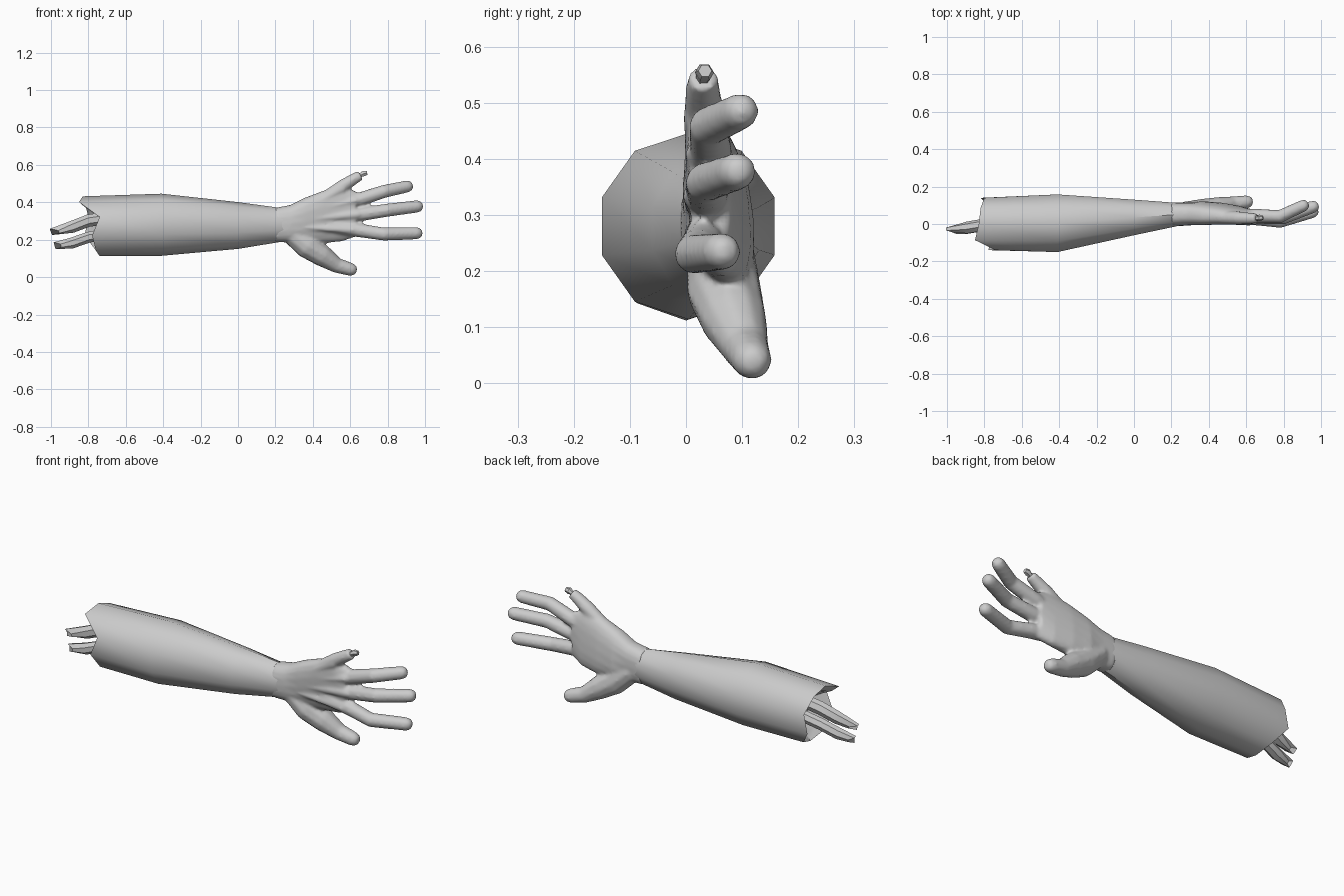
import bpy, bmesh
from math import sin, cos, pi, radians
from mathutils import Vector

if "Cube" in bpy.data.objects:
    bpy.data.objects.remove(bpy.data.objects["Cube"])


def skin(bm, rings):
    """Bridge a list of point rings and close both ends."""
    vs = [[bm.verts.new(p) for p in r] for r in rings]
    n = len(vs[0])
    for a, b in zip(vs, vs[1:]):
        for i in range(n):
            j = (i + 1) % n
            bm.faces.new((a[i], a[j], b[j], b[i]))
    bm.faces.new(vs[0][::-1])
    bm.faces.new(vs[-1])


def section(x, y, z, ry, rz, n, phase=0.0, power=1.0, tilt=0.0):
    """Rounded cross-section in the y-z plane; tilt leans y with height."""
    pts = []
    for i in range(n):
        a = 2 * pi * i / n + phase
        c, s = cos(a), sin(a)
        c = abs(c) ** power * (1 if c > 0 else -1)
        s = abs(s) ** power * (1 if s > 0 else -1)
        pts.append(Vector((x, y + ry * c + tilt * s * rz, z + rz * s)))
    return pts


def tube(bm, path, n=10, rounded=True):
    """Tube through (x, y, z, radius) points, with a rounded far end."""
    pts = [Vector(p[:3]) for p in path]
    rad = [p[3] for p in path]
    if rounded:
        d, end, r = (pts[-1] - pts[-2]).normalized(), pts[-1], rad[-1]
        pts += [end + d * r * 0.55, end + d * r * 0.9]
        rad += [r * 0.83, r * 0.42]
    rings = []
    for i, p in enumerate(pts):
        t = (pts[min(i + 1, len(pts) - 1)] - pts[max(i - 1, 0)]).normalized()
        u = t.cross(Vector((0, 0, 1))).normalized()
        v = u.cross(t)
        rings.append([p + rad[i] * (u * cos(2 * pi * k / n) + v * sin(2 * pi * k / n))
                      for k in range(n)])
    skin(bm, rings)


def finish(bm, name, angle):
    bmesh.ops.recalc_face_normals(bm, faces=bm.faces)
    me = bpy.data.meshes.new(name)
    bm.to_mesh(me)
    bm.free()
    ob = bpy.data.objects.new(name, me)
    bpy.context.collection.objects.link(ob)
    bpy.ops.object.select_all(action='DESELECT')
    bpy.context.view_layer.objects.active = ob
    ob.select_set(True)
    bpy.ops.object.shade_smooth_by_angle(angle=radians(angle))
    return ob


# forearm: ten-sided, with a ragged, recessed open end
N, PH = 10, radians(18)
torn_x = [-.80, -.82, -.83, -.85, -.74, -.78, -.76, -.74, -.76, -.82]
rim = section(-.8, 0, .272, .147, .16, N, PH)
for p, x in zip(rim, torn_x):
    p.x = x
inner = [Vector((p.x + .03, p.y * .8, .272 + (p.z - .272) * .8)) for p in rim]
deep = section(-.68, 0, .272, .07, .08, N, PH)
bm = bmesh.new()
skin(bm, [deep, inner, rim,
          section(-.41, .004, .28, .162, .166, N, PH),
          section(0, .035, .276, .1, .125, N, PH),
          section(.22, .05, .279, .067, .092, N, PH),
          section(.29, .053, .285, .055, .088, N, PH)])
finish(bm, "forearm", 40)

# two snapped bones with slanted tips
for name, path, slant in (
        ("upper_bone", [(-.6, .0, .33, .034), (-.80, -.005, .302, .034),
                        (-.89, -.02, .268, .033), (-.96, -.03, .242, .018)], -.04),
        ("lower_bone", [(-.6, .0, .25, .03), (-.80, -.01, .213, .03),
                        (-.89, -.025, .182, .03), (-.95, -.035, .168, .02)], -.03)):
    bm = bmesh.new()
    tube(bm, path, 7, False)
    bm.verts.ensure_lookup_table()
    for i, v in enumerate(bm.verts[-7:]):
        v.co.x += slant * (1 if i in (1, 2, 5) else 0)
    finish(bm, name, 35)

# hand: palm, thumb, fingers and tendons fused into one skin
bm = bmesh.new()
skin(bm, [section(*s, 20, 0, .8, t) for s, t in (
    ((.20, .051, .279, .064, .092), 0),
    ((.28, .053, .286, .062, .1), 0),
    ((.36, .058, .300, .062, .126), -.1),
    ((.46, .056, .322, .055, .142), -.12),
    ((.56, .050, .338, .044, .146), -.1),
    ((.63, .043, .338, .036, .122), 0))])
tube(bm, [(.27, .06, .25, .06), (.37, .068, .165, .068), (.45, .085, .115, .06),
          (.53, .107, .062, .042), (.603, .118, .041, .036)])
fingers = {
    "index": [(.48, .035, .27, .034), (.65, .03, .25, .038), (.78, .014, .230, .036),
              (.955, .065, .235, .034)],
    "middle": [(.48, .035, .33, .034), (.65, .038, .335, .038), (.8, .034, .358, .036),
               (.958, .092, .378, .034)],
    "ring": [(.48, .035, .385, .034), (.64, .045, .412, .038), (.78, .04, .458, .036),
             (.905, .098, .485, .033)]}
for path in fingers.values():
    tube(bm, path)
tube(bm, [(.46, .035, .42, .034), (.56, .032, .487, .036), (.62, .03, .525, .031),
          (.655, .031, .545, .027)], 10, False)
for z0, x1, y1, z1 in ((.27, .62, .012, .252), (.295, .64, .014, .335),
                       (.315, .63, .02, .41), (.335, .56, .016, .475)):
    tube(bm, [(.3, .018, z0, .018), (.45, .012, z0 * .45 + z1 * .55, .015),
              (x1, y1, z1, .022)], 8)
hand = finish(bm, "hand", 80)
fuse = hand.modifiers.new("fuse", 'REMESH')
fuse.mode = 'VOXEL'
fuse.voxel_size = .008
fuse.use_smooth_shade = True
relax = hand.modifiers.new("relax", 'SMOOTH')
relax.factor = .5
relax.iterations = 6

# bitten-off little finger: exposed bone nub
bm = bmesh.new()
tube(bm, [(.62, .03, .525, .016), (.66, .031, .548, .013), (.672, .033, .554, .017),
          (.69, .034, .557, .012)], 6, False)
finish(bm, "little_finger_bone", 35)
